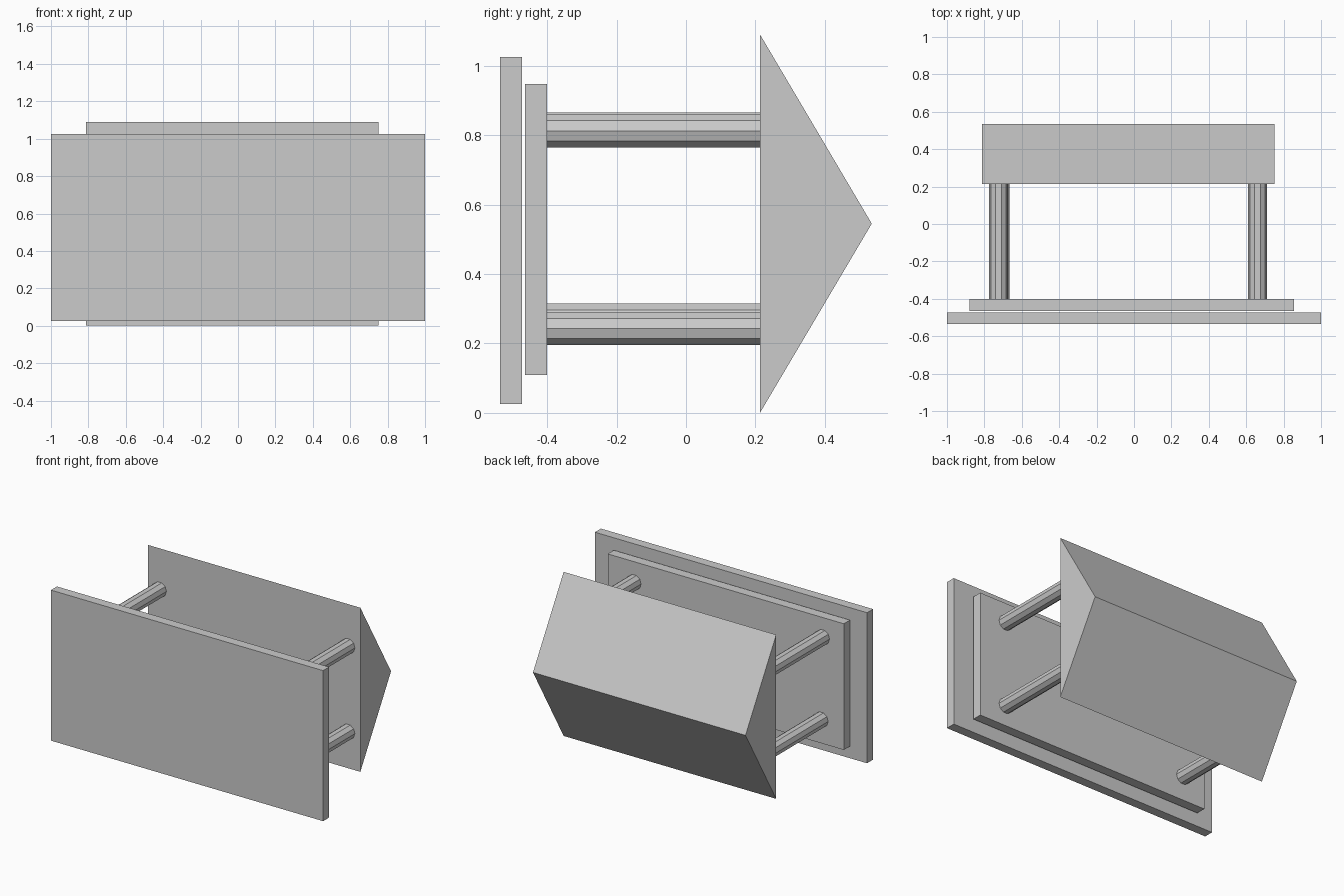
import bpy
import bmesh
import math
from mathutils import Vector

cube = bpy.data.objects.get("Cube")
if cube:
    bpy.data.objects.remove(cube, do_unlink=True)

grey = bpy.data.materials.new("plain_grey")
grey.use_nodes = True
grey.diffuse_color = (0.6, 0.6, 0.6, 1)
grey.node_tree.nodes["Principled BSDF"].inputs["Base Color"].default_value = (0.6, 0.6, 0.6, 1)


def extrude(name, profile, offset):
    """Sweep a flat outline along the offset into a closed solid."""
    bm = bmesh.new()
    face = bm.faces.new([bm.verts.new(p) for p in profile])
    moved = bmesh.ops.extrude_face_region(bm, geom=[face], use_keep_orig=True)["geom"]
    verts = [g for g in moved if isinstance(g, bmesh.types.BMVert)]
    bmesh.ops.translate(bm, verts=verts, vec=Vector(offset))
    bmesh.ops.recalc_face_normals(bm, faces=bm.faces)
    mesh = bpy.data.meshes.new(name)
    bm.to_mesh(mesh)
    bm.free()
    mesh.materials.append(grey)
    obj = bpy.data.objects.new(name, mesh)
    bpy.context.collection.objects.link(obj)
    return obj


def panel(name, x0, x1, y0, y1, z0, z1):
    """Upright rectangular board."""
    outline = [(x0, y0, z0), (x1, y0, z0), (x1, y0, z1), (x0, y0, z1)]
    return extrude(name, outline, (0, y1 - y0, 0))


def post(name, x, z, radius=0.05, sides=10, y0=-0.40, y1=0.213):
    """Ten-sided rod running front to back."""
    angles = [math.tau * i / sides for i in range(sides)]
    outline = [(x + radius * math.cos(a), y0, z + radius * math.sin(a)) for a in angles]
    return extrude(name, outline, (0, y1 - y0, 0))


# Front board and the smaller backing board behind it
panel("front_board", -1.0, 1.0, -0.535, -0.472, 0.025, 1.025)
panel("backing_board", -0.88, 0.855, -0.464, -0.40, 0.109, 0.947)

# Four connecting posts
post("upper_left_post", 0.66, 0.812)
post("lower_left_post", 0.66, 0.243)
post("upper_right_post", -0.725, 0.817)
post("lower_right_post", -0.715, 0.267)

# Triangular wedge at the back
extrude("back_wedge",
        [(-0.812, 0.213, 0.0), (-0.812, 0.535, 0.545), (-0.812, 0.213, 1.09)],
        (1.562, 0, 0))
